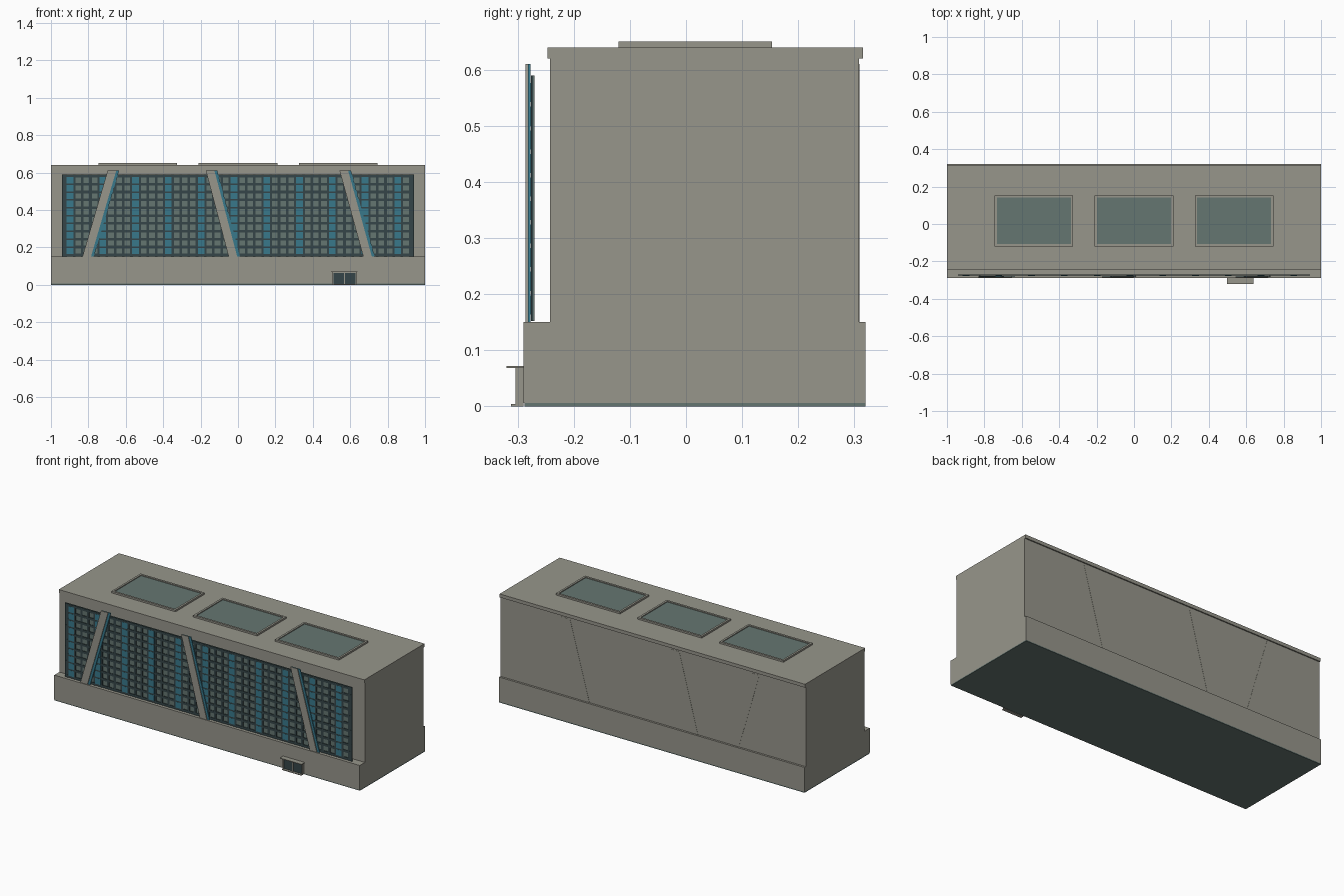
import bpy
import bmesh

cube = bpy.data.objects.get("Cube")
if cube:
    bpy.data.objects.remove(cube, do_unlink=True)


def material(name, r, g, b):
    m = bpy.data.materials.new(name)
    m.use_nodes = True
    m.diffuse_color = (r, g, b, 1)
    m.node_tree.nodes["Principled BSDF"].inputs["Base Color"].default_value = (r, g, b, 1)
    return m


STONE = material("warm grey stone", 0.31, 0.305, 0.26)
GLASS = material("grey green glass", 0.13, 0.18, 0.165)
DARK = material("dark teal frame", 0.035, 0.06, 0.065)
BLUE = material("blue panel", 0.04, 0.19, 0.26)


def finish(name, bm, mat):
    bmesh.ops.recalc_face_normals(bm, faces=bm.faces)
    mesh = bpy.data.meshes.new(name)
    bm.to_mesh(mesh)
    bm.free()
    mesh.materials.append(mat)
    obj = bpy.data.objects.new(name, mesh)
    bpy.context.collection.objects.link(obj)
    return obj


def prism(bm, outline, y0, y1):
    """Extrude an x-z outline from y0 to y1."""
    face = bm.faces.new([bm.verts.new((x, y0, z)) for x, z in outline])
    new = bmesh.ops.extrude_face_region(bm, geom=[face])["geom"]
    verts = [v for v in new if isinstance(v, bmesh.types.BMVert)]
    bmesh.ops.translate(bm, verts=verts, vec=(0, y1 - y0, 0))


def boxes(name, mat, spans):
    """Each span is (x0, x1, y0, y1, z0, z1)."""
    bm = bmesh.new()
    for x0, x1, y0, y1, z0, z1 in spans:
        prism(bm, [(x0, z0), (x1, z0), (x1, z1), (x0, z1)], y0, y1)
    return finish(name, bm, mat)


def rim(x0, x1, y0, y1, z0, z1, w):
    return [(x0, x0 + w, y0, y1, z0, z1), (x1 - w, x1, y0, y1, z0, z1),
            (x0 + w, x1 - w, y0, y0 + w, z0, z1), (x0 + w, x1 - w, y1 - w, y1, z0, z1)]


# Main masses
boxes("ground_slab", GLASS, [(-1, 1, -0.288, 0.32, 0, 0.006)])
boxes("base_storey", STONE, [(-1, 1, -0.29, 0.32, 0.006, 0.15)])
boxes("upper_block", STONE, [(-1, 1, -0.242, 0.308, 0.15, 0.62)])
boxes("roof_cornice", STONE, [(-1, 1, -0.247, 0.315, 0.62, 0.64)])

# Roof skylights
for i, cx in enumerate((-0.535, 0, 0.535)):
    edge = (cx - 0.21, cx + 0.21, -0.12, 0.153)
    boxes(f"skylight_frame_{i + 1}", STONE, rim(*edge, 0.64, 0.65, 0.012))
    boxes(f"skylight_glass_{i + 1}", GLASS,
          [(edge[0] + 0.012, edge[1] - 0.012, edge[2] + 0.012, edge[3] - 0.012, 0.64, 0.645)])

# Gridded glass screen standing in front of the wall
COLS, ROWS = 42, 10
LEFT, RIGHT, LOW, HIGH = -0.94, 0.94, 0.152, 0.59
x_start, x_step = -0.92, 1.84 / COLS
z_start, z_step = 0.16, 0.42 / ROWS
BAR = 0.007
boxes("screen_glass", GLASS, [(LEFT, RIGHT, -0.273, -0.27, LOW, HIGH)])
mullions = [(LEFT, x_start, -0.276, -0.273, LOW, HIGH),
            (-x_start, RIGHT, -0.276, -0.273, LOW, HIGH)]
for c in range(COLS + 1):
    x = x_start + c * x_step
    mullions.append((x - BAR, x + BAR, -0.276, -0.273, LOW, HIGH))
boxes("screen_mullions", DARK, mullions)
transoms = []
for r in range(ROWS + 1):
    z = z_start + r * z_step
    transoms.append((LEFT, RIGHT, -0.2765, -0.273, z - BAR, z + BAR))
boxes("screen_transoms", DARK, transoms)

# Every fourth column is blue
blue = []
for c in range(0, COLS, 4):
    x = x_start + (c + 0.5) * x_step
    for r in range(ROWS):
        z = z_start + (r + 0.5) * z_step
        blue.append((x - 0.018, x + 0.018, -0.2772, -0.273, z - 0.017, z + 0.017))
boxes("blue_panels", BLUE, blue)


# Slanted braces
def brace(name, mat, top, bottom, width, y0, y1):
    bm = bmesh.new()
    prism(bm, [(bottom, 0.15), (bottom + width, 0.15), (top + width, 0.61), (top, 0.61)], y0, y1)
    finish(name, bm, mat)


for i, (top, bottom) in enumerate(((-0.697, -0.832), (-0.172, -0.05), (0.543, 0.67))):
    brace(f"front_brace_{i + 1}", STONE, top, bottom, 0.046, -0.286, -0.282)
    brace(f"front_brace_edge_{i + 1}", BLUE, top + 0.003, bottom + 0.003, 0.058, -0.282, -0.2775)
    brace(f"back_brace_{i + 1}", STONE, top, 2 * top - bottom, 0.055, 0.306, 0.309)

# Entrance porch
boxes("porch_canopy", STONE, [(0.498, 0.64, -0.32, -0.29, 0.068, 0.072)])
boxes("porch_step", STONE, [(0.505, 0.633, -0.312, -0.29, 0, 0.004)])
boxes("porch_frame", STONE, [(0.503, 0.511, -0.304, -0.29, 0.004, 0.068),
                             (0.627, 0.635, -0.304, -0.29, 0.004, 0.068),
                             (0.511, 0.627, -0.304, -0.29, 0.062, 0.068),
                             (0.566, 0.572, -0.302, -0.29, 0.004, 0.062)])
boxes("porch_doors", DARK, [(0.511, 0.566, -0.298, -0.29, 0.004, 0.062),
                            (0.572, 0.627, -0.298, -0.29, 0.004, 0.062)])
